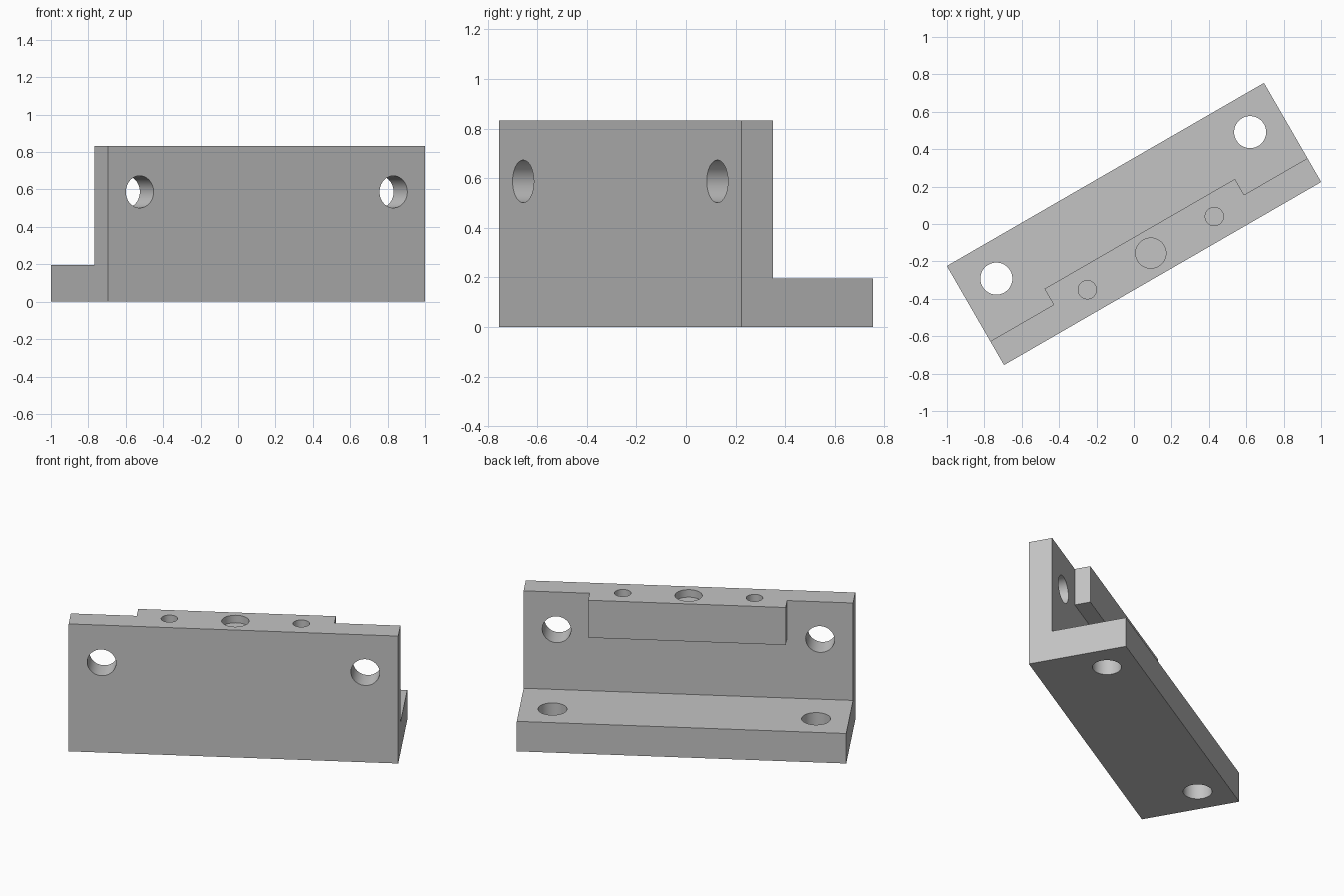
import bpy, bmesh
from math import radians
from mathutils import Matrix

cube = bpy.data.objects.get("Cube")
if cube:
    bpy.data.objects.remove(cube, do_unlink=True)

# Proportions of the bracket: drawn square, then turned about z
U = 2.0 / 81.73                     # one drawing unit
LENGTH, DEPTH, HEIGHT = 80 * U, 25 * U, 34 * U
WALL, BASE = 6 * U, 8 * U
FRONT = -DEPTH / 2
TURN = Matrix.Rotation(radians(30), 4, 'Z')

grey = bpy.data.materials.new("machined grey")
grey.use_nodes = True
colour = (0.55, 0.55, 0.55, 1)
grey.diffuse_color = colour
grey.node_tree.nodes["Principled BSDF"].inputs["Base Color"].default_value = colour


def make_object(name, bm):
    bmesh.ops.recalc_face_normals(bm, faces=bm.faces)
    mesh = bpy.data.meshes.new(name)
    bm.to_mesh(mesh)
    bm.free()
    mesh.materials.append(grey)
    obj = bpy.data.objects.new(name, mesh)
    bpy.context.collection.objects.link(obj)
    return obj


def extrude_profile(name, points, length):
    """Extrude a (y, z) outline along x, centred."""
    bm = bmesh.new()
    face = bm.faces.new([bm.verts.new((-length / 2, y, z)) for y, z in points])
    new = bmesh.ops.extrude_face_region(bm, geom=[face])["geom"]
    verts = [v for v in new if isinstance(v, bmesh.types.BMVert)]
    bmesh.ops.translate(bm, verts=verts, vec=(length, 0, 0))
    return make_object(name, bm)


def drill(name, centre, radius, depth, along='Z'):
    """Round cutter centred on a point."""
    bm = bmesh.new()
    spin = Matrix.Rotation(radians(90), 4, 'X') if along == 'Y' else Matrix()
    bmesh.ops.create_cone(bm, cap_ends=True, segments=64, radius1=radius,
                          radius2=radius, depth=depth,
                          matrix=Matrix.Translation(centre) @ spin)
    obj = make_object(name, bm)
    obj.hide_render = True
    return obj


def combine(target, other, operation):
    bpy.context.view_layer.objects.active = target
    mod = target.modifiers.new(operation.lower(), 'BOOLEAN')
    mod.operation, mod.solver, mod.object = operation, 'EXACT', other
    bpy.ops.object.modifier_apply(modifier=mod.name)
    bpy.data.objects.remove(other, do_unlink=True)


# L-shaped body: upright wall in front, flange behind
back, inner = DEPTH / 2, FRONT + WALL
bracket = extrude_profile("angle_bracket", [
    (FRONT, 0), (back, 0), (back, BASE), (inner, BASE),
    (inner, HEIGHT), (FRONT, HEIGHT)], LENGTH)

# Thickened pad behind the top of the wall
low, pad_back = HEIGHT - 10 * U, inner + 4 * U
pad = extrude_profile("top_pad", [
    (FRONT + WALL / 2, low), (pad_back, low),
    (pad_back, HEIGHT), (FRONT + WALL / 2, HEIGHT)], 48 * U)
combine(bracket, pad, 'UNION')

# Mirrored holes: wall, flange and small blind holes in the top
row_y = FRONT + 5.15 * U
for side in (-1, 1):
    x = side * 32 * U
    holes = [
        drill("wall_hole", (x, FRONT + WALL / 2, 24 * U), 3.5 * U, 3 * WALL, 'Y'),
        drill("flange_hole", (x, FRONT + 17.2 * U, BASE / 2), 3.5 * U, 2 * BASE),
        drill("pin_hole", (side * 16 * U, row_y, HEIGHT), 2 * U, 16 * U)]
    for hole in holes:
        combine(bracket, hole, 'DIFFERENCE')

# Shallow round recess in the middle of the top
combine(bracket, drill("recess", (0, row_y, HEIGHT), 3.3 * U, 4 * U), 'DIFFERENCE')

# Turn into place, smooth the bores and keep the edges crisp
bracket.data.transform(TURN)
bpy.ops.object.select_all(action='DESELECT')
bracket.select_set(True)
bpy.context.view_layer.objects.active = bracket
bpy.ops.object.shade_smooth_by_angle(angle=radians(30))
